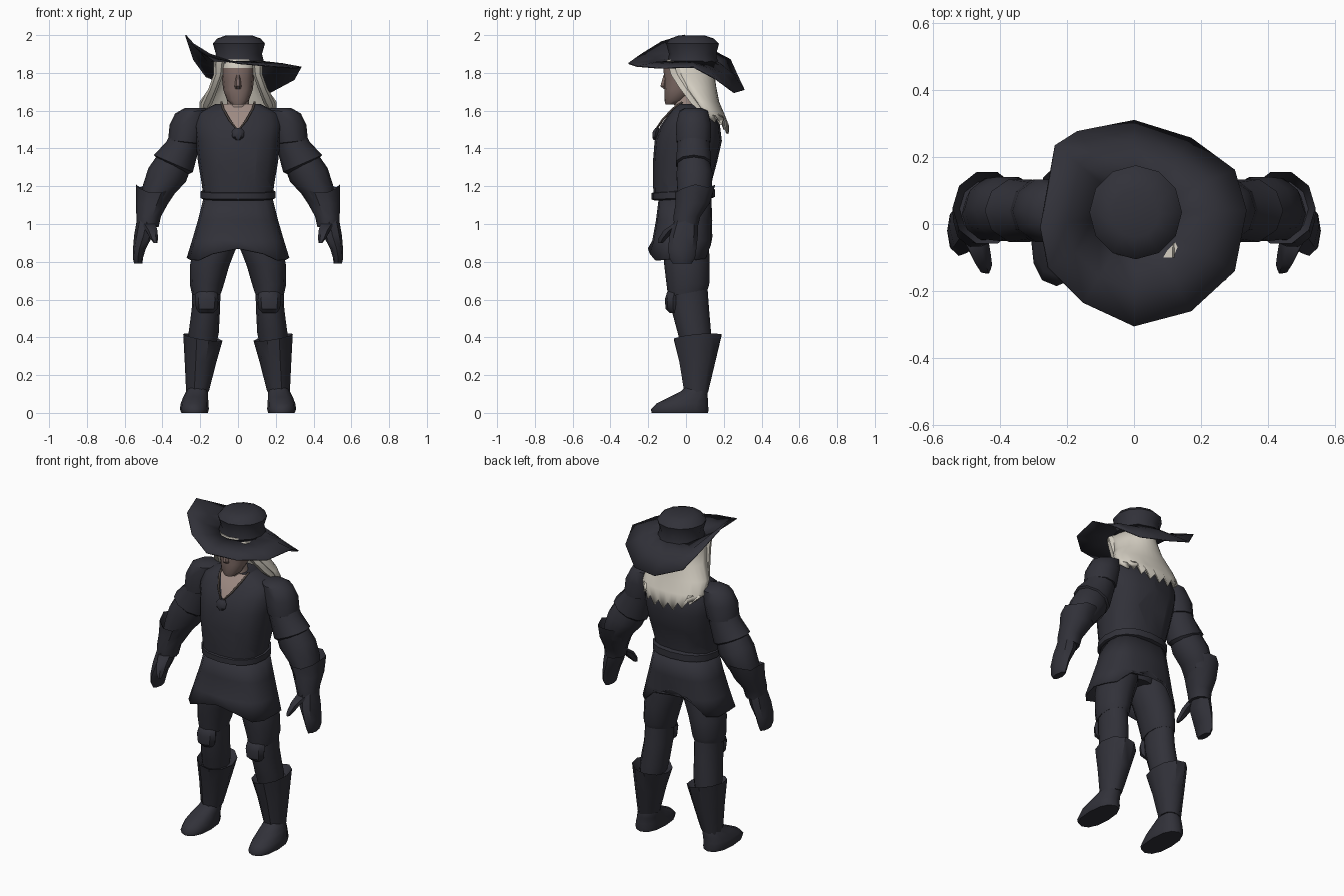
import bpy, bmesh, math
from mathutils import Vector


def material(name, rgb):
    m = bpy.data.materials.new(name)
    m.diffuse_color = (*rgb, 1)
    return m


CLOTH = material("dark_cloth", (0.031, 0.031, 0.041))
FACE = material("face_skin", (0.2, 0.14, 0.125))
CHEST = material("chest_skin", (0.34, 0.255, 0.225))
HAIR = material("pale_hair", (0.66, 0.62, 0.54))
CORD = material("cord_brown", (0.07, 0.055, 0.048))


def finish(name, bm, mats, mirror=False, thick=0, angle=40):
    bmesh.ops.recalc_face_normals(bm, faces=bm.faces)
    me = bpy.data.meshes.new(name)
    bm.to_mesh(me)
    bm.free()
    ob = bpy.data.objects.new(name, me)
    bpy.context.collection.objects.link(ob)
    for m in mats:
        me.materials.append(m)
    bpy.ops.object.select_all(action='DESELECT')
    ob.select_set(True)
    bpy.context.view_layer.objects.active = ob
    bpy.ops.object.shade_smooth_by_angle(angle=math.radians(angle))
    if thick:
        s = ob.modifiers.new("thickness", 'SOLIDIFY')
        s.thickness, s.offset = thick, 0
    if mirror:
        ob.modifiers.new("mirror", 'MIRROR')
    return ob


def bridge(bm, rows, closed=True):
    """Skin rows of points with quads."""
    vs = [[bm.verts.new(p) for p in r] for r in rows]
    n = len(vs[0])
    for a, b in zip(vs, vs[1:]):
        for i in range(n if closed else n - 1):
            j = (i + 1) % n
            bm.faces.new((a[i], a[j], b[j], b[i]))
    return vs


def loft(name, rings, mats=(CLOTH,), n=12, e=1.0, caps=True, hem=None, hem_ring=-1,
         rule=None, cuts=(), **kw):
    """Rings are (cx, cy, cz, rx, ry, tilt_x, tilt_y)."""
    rows = []
    for r in rings:
        cx, cy, cz, rx, ry, tx, ty = (*r, 0, 0)[:7]
        row = []
        for i in range(n):
            t = 2 * math.pi * i / n
            c, s = (math.copysign(abs(f) ** e, f) for f in (math.cos(t), math.sin(t)))
            row.append(Vector((cx + rx * c, cy + ry * s, cz + tx * c + ty * s)))
        rows.append(row)
    if hem:
        for i, p in enumerate(rows[hem_ring]):
            t = 2 * math.pi * i / n
            p.z += hem(math.cos(t), math.sin(t))
    bm = bmesh.new()
    vs = bridge(bm, rows)
    if caps:
        bm.faces.new(vs[0])
        bm.faces.new(vs[-1])
    for co, no in cuts:
        bmesh.ops.bisect_plane(bm, geom=bm.verts[:] + bm.edges[:] + bm.faces[:],
                               plane_co=co, plane_no=no)
    if rule:
        for f in bm.faces:
            f.material_index = rule(f.calc_center_median())
    return finish(name, bm, mats, **kw)


# Torso with an open V neckline
loft("torso", [(0, -.02, 1.13, .185, .15), (0, -.022, 1.2, .19, .152),
               (0, -.005, 1.33, .212, .17), (0, .012, 1.44, .225, .178),
               (0, .022, 1.52, .235, .158), (0, .03, 1.585, .22, .12),
               (0, .025, 1.635, .12, .075)],
     (CLOTH, CHEST), n=16, e=.8,
     cuts=[((0, 0, 1.49), (1, 0, -.6)), ((0, 0, 1.49), (-1, 0, -.6))],
     rule=lambda c: int(c.y < -.01 and abs(c.x) < (c.z - 1.49) * .6))
loft("neck", [(0, 0, 1.56, .075, .065), (0, -.005, 1.63, .06, .06),
              (0, -.015, 1.7, .055, .06)], (CHEST,), n=10)

# Belt and coat skirt with pointed corners
loft("belt", [(0, -.015, 1.13, .18, .15, 0, .006), (0, -.015, 1.137, .198, .168, 0, .006),
              (0, -.015, 1.173, .198, .168, 0, .01), (0, -.015, 1.18, .18, .15, 0, .01)],
     n=16, e=.85)
loft("coat_skirt", [(0, -.005, 1.14, .178, .135), (0, -.01, 1.02, .208, .145),
                    (0, -.02, .91, .24, .155), (0, -.03, .795, .268, .168)],
     n=16, e=.72, caps=False, thick=.008,
     hem=lambda c, s: .075 * max(0, -s) ** 6 + .15 * max(0, s) ** 6 + .025 * abs(c) ** 6)
loft("hips", [(0, 0, 1.13, .16, .12), (0, 0, 1.0, .18, .12), (0, 0, .9, .13, .1)])

# Legs
loft("thigh", [(.1, 0, 1.0, .1, .115), (.122, 0, .88, .115, .122), (.15, .005, .78, .104, .12),
               (.165, .01, .68, .09, .113), (.167, .01, .635, .078, .105, 0, .02)], mirror=True)
loft("shin", [(.167, .015, .67, .075, .098), (.17, .022, .55, .075, .1),
              (.182, .045, .42, .08, .088), (.19, .055, .34, .07, .08)], mirror=True)
loft("knee_pad", [(.166, -.06, .528, .035, .025), (.166, -.068, .55, .056, .04),
                  (.166, -.07, .6, .062, .042), (.166, -.06, .64, .055, .04),
                  (.166, -.05, .66, .03, .02)], n=8, mirror=True)
loft("boot_shaft", [(.185, .06, .37, .08, .1), (.186, .062, .4, .104, .132, .018, .012),
                    (.198, .06, .27, .084, .1), (.214, .055, .105, .06, .065, -.01, .008)],
     n=10, mirror=True)
loft("boot_foot", [(.23, -.033, 0, .07, .15), (.231, -.033, .02, .077, .152),
                   (.23, -.02, .05, .073, .136), (.224, .015, .085, .066, .1),
                   (.217, .045, .115, .057, .07), (.215, .055, .15, .045, .05)],
     e=.85, mirror=True, angle=50)

# Arms
loft("pauldron", [(.23, .04, 1.615, .05, .045), (.238, .04, 1.595, .095, .08, -.01),
                  (.262, .04, 1.525, .1, .098), (.282, .04, 1.435, .088, .095, .01),
                  (.28, .04, 1.425, .06, .07)], n=10, mirror=True)
loft("upper_arm", [(.265, .04, 1.5, .08, .085), (.295, .04, 1.41, .085, .09, .025),
                   (.342, .04, 1.32, .103, .098, .045), (.35, .04, 1.305, .08, .08, .045)],
     n=10, mirror=True)
loft("forearm", [(.335, .04, 1.335, .085, .085, .04), (.375, .045, 1.26, .1, .1, .035),
                 (.42, .045, 1.18, .085, .095, .02), (.465, .015, 1.05, .055, .07)],
     n=10, mirror=True)
loft("gauntlet", [(.44, .045, 1.13, .08, .085), (.438, .048, 1.165, .103, .112),
                  (.455, .035, 1.11, .086, .095), (.473, .005, 1.04, .065, .075),
                  (.478, 0, .985, .058, .066)], n=10, mirror=True,
     hem_ring=1, hem=lambda c, s: .045 * abs(c) ** 3 + .05 * max(0, s) ** 4)
loft("hand", [(.482, 0, 1.02, .054, .062), (.5, -.012, .94, .05, .075),
              (.522, -.02, .87, .034, .075), (.53, -.02, .82, .027, .068),
              (.528, -.02, .79, .022, .05)], n=8, mirror=True)
loft("thumb", [(.475, -.04, 1.0, .04, .035), (.457, -.09, .965, .03, .034),
               (.445, -.122, .925, .022, .026), (.437, -.135, .9, .01, .014)],
     n=6, mirror=True)

# Head and nose
loft("head", [(0, -.078, 1.632, .03, .03), (0, -.06, 1.655, .058, .054),
              (0, -.03, 1.71, .078, .085), (0, -.01, 1.77, .085, .105),
              (0, -.005, 1.825, .09, .115), (0, .01, 1.87, .1, .11)],
     (FACE, HAIR), e=.88, rule=lambda c: int(c.z > 1.825 or (c.y > .04 and c.z > 1.7)))
loft("nose", [(0, -.108, 1.715, .015, .012), (0, -.118, 1.73, .018, .02),
              (0, -.108, 1.79, .01, .012)], (FACE,), n=6)

# Long hair falling behind the shoulders, with a ragged hem
hair_rows, steps = [], 16
for k, (z, w, yf, yb) in enumerate([(1.86, .115, -.1, .13), (1.79, .118, -.05, .145),
                                    (1.72, .145, .005, .155), (1.645, .198, .06, .17),
                                    (1.575, .2, .105, .2), (1.5, .165, .15, .222)]):
    row = []
    for i in range(steps + 1):
        t = math.pi * i / steps
        drop = 0
        if k == 5:
            drop = (.022 if i % 2 else -.022) + .06 * abs(math.cos(t)) ** 3
        row.append((w * math.cos(t), yf + (yb - yf) * math.sin(t) ** .8, z + drop))
    hair_rows.append(row)
bm = bmesh.new()
bridge(bm, hair_rows, closed=False)
finish("long_hair", bm, (HAIR,), thick=.012)
loft("side_lock", [(.1, -.07, 1.86, .03, .035), (.105, -.045, 1.79, .025, .04),
                   (.13, .0, 1.72, .025, .04), (.165, .06, 1.64, .03, .04),
                   (.185, .1, 1.59, .012, .02)], (HAIR,), n=6, mirror=True)

# Hat brim: warped twelve-sided edge joined to the crown
edge = [(.335, .04, 1.83), (.30, .16, 1.765), (.17, .255, 1.695), (0, .308, 1.71),
        (-.17, .275, 1.78), (-.235, .235, 1.87), (-.278, -.01, 2.0), (-.255, -.13, 1.965),
        (-.15, -.235, 1.9), (0, -.305, 1.85), (.17, -.26, 1.835), (.30, -.14, 1.825)]
center = Vector((.005, .035, 1.86))
outer = [Vector(p) for p in edge]
inner, middle = [], []
for p in outer:
    d = p - center
    d.z = 0
    q = center + d.normalized() * .128
    m = q.lerp(p, .5)
    m.z = q.z + (p.z - q.z) * .38
    inner.append(q)
    middle.append(m)
bm = bmesh.new()
bridge(bm, [inner, middle, outer])
finish("hat_brim", bm, (CLOTH,), thick=.006)
loft("hat_crown", [(.005, .035, 1.85, .135, .135), (.005, .035, 1.9, .122, .125),
                   (.005, .035, 1.955, .138, .14), (.005, .033, 1.982, .115, .115),
                   (.005, .03, 1.998, .07, .07)])

# Necklace cord and faceted pendant
curve = bpy.data.curves.new("necklace", 'CURVE')
curve.dimensions = '3D'
curve.bevel_depth, curve.bevel_resolution = .006, 1
sp = curve.splines.new('POLY')
side = [(.088, -.02, 1.645), (.078, -.07, 1.61), (.045, -.125, 1.55)]
path = side + [(0, -.162, 1.495)] + [(-x, y, z) for x, y, z in reversed(side)]
sp.points.add(len(path) - 1)
for pt, co in zip(sp.points, path):
    pt.co = (*co, 1)
curve.materials.append(CORD)
bpy.context.collection.objects.link(bpy.data.objects.new("necklace", curve))
loft("pendant", [(0, -.162, 1.445, .012, .012), (0, -.165, 1.46, .03, .016),
                 (0, -.16, 1.49, .034, .018), (0, -.152, 1.508, .018, .012)], n=6)
